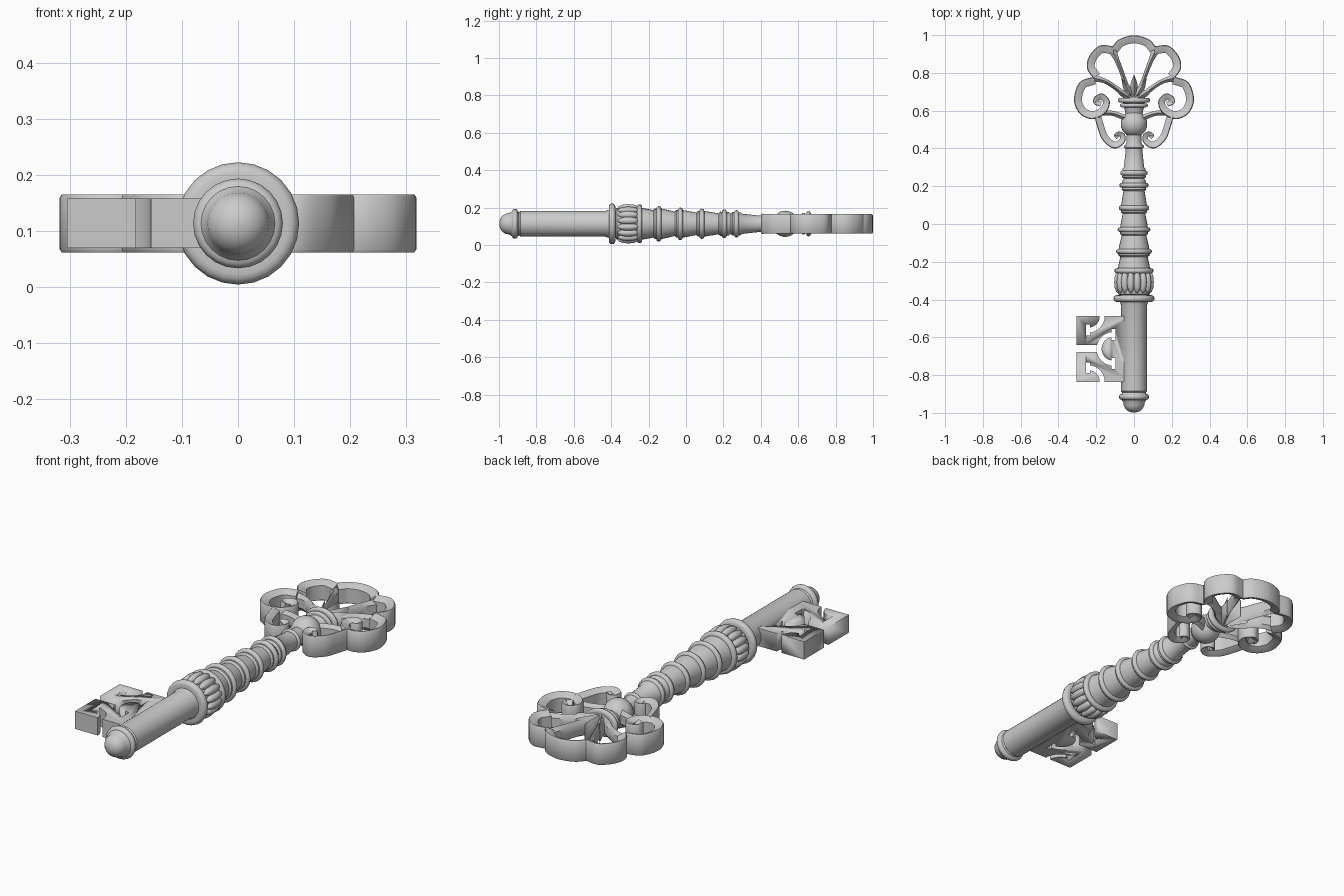
import bpy, bmesh
from math import sin, cos, pi, radians
from mathutils import Vector, Matrix

if "Cube" in bpy.data.objects:
    bpy.data.objects.remove(bpy.data.objects["Cube"])

Z = 0.1135  # height of the key's axis


def finish(name, bm, mirror=False, angle=35):
    bmesh.ops.recalc_face_normals(bm, faces=bm.faces)
    me = bpy.data.meshes.new(name)
    bm.to_mesh(me)
    bm.free()
    ob = bpy.data.objects.new(name, me)
    bpy.context.collection.objects.link(ob)
    bpy.ops.object.select_all(action='DESELECT')
    ob.select_set(True)
    bpy.context.view_layer.objects.active = ob
    bpy.ops.object.shade_smooth_by_angle(angle=radians(angle))
    if mirror:
        ob.modifiers.new("Mirror", 'MIRROR').use_mirror_merge = False
    return ob


def lathe(name, prof, segs=24, flat=1.0):
    """Turn (y, radius) pairs about the key axis; flat squashes height."""
    bm = bmesh.new()
    rings = []
    for y, r in prof:
        rings.append([bm.verts.new((r * cos(2 * pi * i / segs), y,
                                    Z + flat * r * sin(2 * pi * i / segs)))
                      for i in range(segs)])
    for a, b in zip(rings, rings[1:]):
        for i in range(segs):
            j = (i + 1) % segs
            bm.faces.new((a[i], a[j], b[j], b[i]))
    bm.faces.new(rings[0])
    bm.faces.new(rings[-1])
    return finish(name, bm)


def bead(y, r_in, r_out, hw):
    """Rounded ring profile centred at y."""
    mid = r_out - hw
    pts = [(y + hw * sin(a), mid + hw * cos(a))
           for a in [-pi / 2 + pi * i / 6 for i in range(7)]]
    return [(y - hw, r_in)] + pts + [(y + hw, r_in)]


def spline(pts, n=6):
    p = [Vector(q) for q in pts]
    p = [2 * p[0] - p[1]] + p + [2 * p[-1] - p[-2]]
    out = []
    for a, b, c, d in zip(p, p[1:], p[2:], p[3:]):
        for i in range(n):
            t = i / n
            out.append(0.5 * (2 * b + (c - a) * t + (2 * a - 5 * b + 4 * c - d) * t * t
                              + (3 * b - a - 3 * c + d) * t ** 3))
    return out + [p[-2]]


RIM = [(0, .046), (.1, .052), (.3, .051), (1, .036)]      # outer edge stands tallest
RIB = [(-.5, .022), (0, .040), (.5, .022)]               # ridged bar
CUT = [(-.5, .2), (.5, .2)]


def strip(name, pts, widths, prof, mirror=False, n=6):
    """Sweep a section along a flat path; widths are spread along its length."""
    path = spline(pts, n)
    bm = bmesh.new()
    rings = []
    last = len(path) - 1
    for i, p in enumerate(path):
        t = (path[min(i + 1, last)] - path[max(i - 1, 0)]).normalized()
        nrm = Vector((-t.y, t.x))
        f = i / last * (len(widths) - 1)
        k = min(int(f), len(widths) - 2)
        w = widths[k] + (widths[k + 1] - widths[k]) * (f - k)
        sec = [(o, h) for o, h in prof] + [(o, -h) for o, h in reversed(prof)]
        rings.append([bm.verts.new((p.x + nrm.x * o * w, p.y + nrm.y * o * w, Z + h))
                      for o, h in sec])
    m = len(rings[0])
    for a, b in zip(rings, rings[1:]):
        for i in range(m):
            j = (i + 1) % m
            bm.faces.new((a[i], a[j], b[j], b[i]))
    bm.faces.new(rings[0])
    bm.faces.new(rings[-1])
    return finish(name, bm, mirror)


# lower barrel with domed tip
tip = [(-.945 - .053 * sin(a), .004 + .053 * cos(a)) for a in [pi / 2 * i / 5 for i in range(5, -1, -1)]]
lathe("barrel", tip + bead(-.915, .066, .08, .016)
      + [(-.892, .062), (-.885, .069), (-.43, .069)] + bead(-.395, .075, .109, .018)
      + [(-.37, .085), (-.25, .085)])

# upper stem: tapering sections between rings
stem = [(-.27, .08)] + bead(-.248, .085, .104, .014)
sections = [(-.145, .095, .075), (-.03, .087, .067), (.085, .081, .062), (.205, .077, .058), (.27, .073, .056)]
for y, ro, ri in sections:
    stem += [(y - .03, ri - .002), (y - .022, ri + .007)] + bead(y, ri + .006, ro, .013) + [(y + .022, ri + .005)]
stem += [(.30, .054), (.39, .044)] + bead(.41, .044, .054, .009) + [(.43, .04), (.47, .04)]
lathe("stem", stem)

# gadrooned collar
bm = bmesh.new()
for i in range(16):
    a = 2 * pi * (i + .5) / 16
    mat = (Matrix.Translation((.086 * cos(a), -.308, Z + .086 * sin(a)))
           @ Matrix.Rotation(-a, 4, 'Y') @ Matrix.Diagonal((.021, .058, .02, 1)))
    bmesh.ops.create_uvsphere(bm, u_segments=12, v_segments=8, radius=1, matrix=mat)
finish("collar_lobes", bm, angle=60)

# ball and collar in the bow
bm = bmesh.new()
bmesh.ops.create_uvsphere(bm, u_segments=24, v_segments=14, radius=.07,
                          matrix=Matrix.Translation((0, .53, Z)))
finish("bow_ball", bm)
lathe("bow_collar", [(.58, .045), (.61, .05)] + bead(.628, .055, .074, .01)
      + bead(.655, .06, .086, .012) + [(.68, .05), (.70, .03)], flat=.78)

# bow outline lobes
strip("top_lobe", [(.118, .935), (.078, .978), (0, .999), (-.078, .978), (-.118, .935)], [.042, .042], RIM)
strip("shoulder_lobe", [(-.105, .94), (-.18, .945), (-.236, .89), (-.249, .825), (-.215, .77)],
      [.042, .042], RIM, True)
strip("side_scroll", [(-.215, .78), (-.288, .75), (-.318, .66), (-.29, .587), (-.233, .556),
                      (-.18, .567), (-.138, .605), (-.13, .655), (-.168, .691), (-.21, .672),
                      (-.213, .637), (-.18, .622)], [.042, .042, .042, .036, .03, .026], RIM, True)
strip("lower_scroll", [(-.21, .57), (-.193, .51), (-.17, .45), (-.125, .407), (-.085, .403),
                       (-.048, .435), (-.05, .475), (-.083, .49), (-.107, .468), (-.09, .45)],
      [.036, .036, .036, .03, .024, .018], RIM, True)
strip("scroll_link", [(-.17, .59), (-.11, .585), (-.04, .56)], [.03, .026, .03], RIB, True)

# ribs from lobe joints to the collar
strip("upper_rib", [(-.118, .93), (-.075, .83), (-.022, .68)], [.045, .026, .022, .03], RIB, True)
strip("side_rib", [(-.222, .775), (-.14, .75), (-.03, .67)], [.045, .026, .024, .034], RIB, True)

# palmette leaves
LEAF = [(-.5, .018), (0, .046), (.5, .018)]
for name, deg, ln in (("centre_leaf", 0, .135), ("inner_leaf", 30, .13), ("outer_leaf", 58, .115)):
    d = Vector((-sin(radians(deg)), cos(radians(deg))))
    s = Vector((0, .655))
    strip(name, [s, s + d * ln * .5, s + d * ln], [.02, .036, .036, .002], LEAF, deg > 0, 4)

# key bit with fretted wards
bm = bmesh.new()
bmesh.ops.create_cube(bm, size=1, matrix=Matrix.Translation((-.1625, -.6615, Z))
                      @ Matrix.Diagonal((.285, .349, .088, 1)))
bit = finish("key_bit", bm)


def arc(cx, cy, r, a0, a1):
    return [(cx + r * cos(radians(a0 + (a1 - a0) * i / 6)),
             cy + r * sin(radians(a0 + (a1 - a0) * i / 6))) for i in range(7)]


cuts = [([(-.33, -.659), (-.18, -.659)], .036),
        (arc(-.108, -.661, .077, 90, 270), .026),
        (arc(-.243, -.487, .075, -90, 10), .026),
        (arc(-.243, -.836, .075, 90, -10), .026)]
for x, y in ((-.108, -.584), (-.108, -.738), (-.243, -.562), (-.243, -.761)):
    cuts.append(([(x, y - .029), (x, y + .029)], .02))
for pts, w in cuts:
    cutter = strip("ward_cutter", pts, [w, w], CUT, n=2)
    cutter.hide_render = True
    mod = bit.modifiers.new("Ward", 'BOOLEAN')
    mod.operation, mod.solver, mod.object = 'DIFFERENCE', 'EXACT', cutter
    bpy.context.view_layer.objects.active = bit
    bpy.ops.object.modifier_apply(modifier=mod.name)
    bpy.data.objects.remove(cutter)
